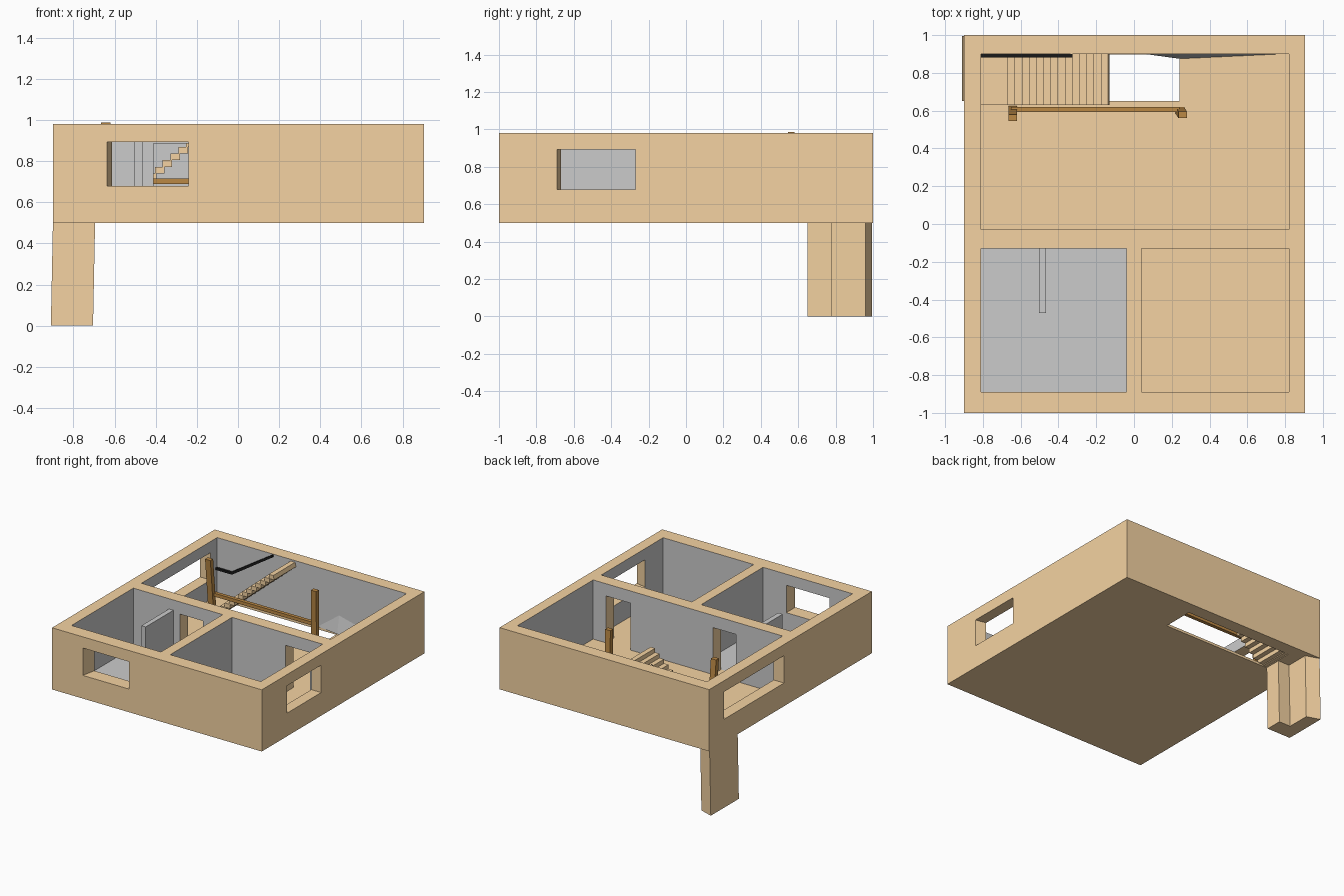
import bpy, bmesh

if "Cube" in bpy.data.objects:
    bpy.data.objects.remove(bpy.data.objects["Cube"])


def mat(name, rgb):
    m = bpy.data.materials.new(name)
    m.diffuse_color = (*rgb, 1)
    m.use_nodes = True
    m.node_tree.nodes["Principled BSDF"].inputs["Base Color"].default_value = m.diffuse_color
    return m


ORANGE = mat("orange_wood", (0.91, 0.65, 0.36))
BROWN = mat("dark_wood", (0.50, 0.25, 0.06))
BLACK = mat("black", (0.01, 0.01, 0.01))
GREY = mat("plaster", (0.8, 0.8, 0.8))


def prism(name, pts, a, b, material=None, axis="z", shift=(0, 0)):
    """Extrude a 2D outline from a to b; shift offsets the far end."""
    def put(p, t):
        return (p[0], p[1], t) if axis == "z" else (p[0], t, p[1])
    bm = bmesh.new()
    lo = [bm.verts.new(put(p, a)) for p in pts]
    hi = [bm.verts.new(put((p[0] + shift[0], p[1] + shift[1]), b)) for p in pts]
    bm.faces.new(lo)
    bm.faces.new(hi)
    for i in range(len(pts)):
        j = (i + 1) % len(pts)
        bm.faces.new((lo[i], lo[j], hi[j], hi[i]))
    bmesh.ops.recalc_face_normals(bm, faces=bm.faces)
    me = bpy.data.meshes.new(name)
    bm.to_mesh(me)
    bm.free()
    ob = bpy.data.objects.new(name, me)
    bpy.context.collection.objects.link(ob)
    if material:
        me.materials.append(material)
    return ob


def rect(x0, x1, y0, y1):
    return [(x0, y0), (x1, y0), (x1, y1), (x0, y1)]


# House storey: solid block with rooms, windows, doors and stairwell cut out
FLOOR = 0.52
house = prism("house_walls", rect(-0.9, 0.905, -1, 1), 0.5, 0.98)
cuts = [
    (rect(-0.81, 0.82, -0.03, 0.9), FLOOR, 1.2),                # back room
    (rect(-0.81, -0.04, -0.89, -0.13), FLOOR, 1.2),             # left room
    (rect(0.04, 0.82, -0.89, -0.13), FLOOR, 1.2),               # right room
    ([(-0.64, -1.02), (-0.24, -1.02), (-0.24, -0.85), (-0.605, -0.85)], 0.68, 0.893),
    ([(0.925, -0.693), (0.925, -0.27), (0.78, -0.27), (0.78, -0.66)], 0.68, 0.893),
    (rect(-0.95, -0.78, 0.08, 0.82), 0.68, 0.893),              # left window
    (rect(-0.41, -0.21, -0.16, 0.0), FLOOR, 0.885),             # left door
    (rect(0.50, 0.71, -0.16, 0.0), FLOOR, 0.885),               # right door
    (rect(-0.69, 0.24, 0.65, 0.897), 0.4, 0.6),                 # stairwell
]
bpy.context.view_layer.objects.active = house
for pts, z0, z1 in cuts:
    cutter = prism("cutter", pts, z0, z1)
    cutter.hide_render = True
    mod = house.modifiers.new("cut", "BOOLEAN")
    mod.operation = "DIFFERENCE"
    mod.solver = "EXACT"
    mod.object = cutter
    bpy.ops.object.modifier_apply(modifier=mod.name)
    bpy.data.objects.remove(cutter)

# Plastered room walls and left room floor are grey
house.data.materials.clear()
house.data.materials.append(ORANGE)
house.data.materials.append(GREY)


def near(v, planes):
    return any(abs(v - p) < 0.001 for p in planes)


for f in house.data.polygons:
    n, c = f.normal, f.center
    wall = (abs(n.x) > 0.99 and near(c.x, (-0.81, 0.82, -0.04, 0.04))) or \
           (abs(n.y) > 0.99 and near(c.y, (0.9, -0.03, -0.13, -0.89)))
    left_floor = n.z > 0.9 and near(c.z, (FLOOR,)) and c.x < -0.04 and c.y < -0.13
    f.material_index = 1 if wall or left_floor else 0

# L-shaped corner column, leaning slightly
prism("corner_column",
      [(-0.91, 0.65), (-0.705, 0.65), (-0.705, 0.78), (-0.805, 0.78),
       (-0.805, 0.96), (-0.91, 0.995)],
      0, 0.501, ORANGE, shift=(0.01, 0.0))

# Open zigzag staircase and its landing
steps, run, rise = 14, 0.038, 0.0325
top = []
for i in range(steps):
    z = 0.545 + rise * i
    top += [(-0.67 + run * i, z), (-0.67 + run * (i + 1), z)]
under = [(x + 0.008, z - 0.033) for x, z in reversed(top)]
prism("staircase", top + under, 0.63, 0.899, ORANGE, axis="y")
prism("landing", rect(-0.81, -0.66, 0.63, 0.9), 0.505, 0.53, ORANGE)

# Wall handrail following the stairs
prism("wall_handrail",
      [(-0.81, 0.735), (-0.67, 0.735), (-0.325, 0.96), (-0.325, 0.98),
       (-0.68, 0.752), (-0.81, 0.752)], 0.882, 0.899, BLACK, axis="y")

# Balustrade: leaning posts and a cross rail
prism("left_post", rect(-0.665, -0.62, 0.59, 0.625), FLOOR, 0.987, BROWN,
      shift=(0.0, -0.045))
prism("right_post", rect(0.22, 0.265, 0.585, 0.62), FLOOR, 0.98, BROWN,
      shift=(0.015, -0.025))
prism("cross_rail", rect(-0.65, 0.24, 0.592, 0.62), 0.69, 0.716, BROWN)

# Open door leaf in the left room
prism("door_leaf", rect(-0.503, -0.465, -0.47, -0.13), FLOOR, 0.9)

# Shallow plaster wedge at the foot of the back wall
bm = bmesh.new()
bmesh.ops.convex_hull(bm, input=[bm.verts.new(p) for p in (
    (0.05, 0.901, FLOOR), (0.80, 0.901, FLOOR),
    (0.24, 0.875, FLOOR), (0.24, 0.901, 0.66))])
me = bpy.data.meshes.new("wall_wedge")
bm.to_mesh(me)
bm.free()
bpy.context.collection.objects.link(bpy.data.objects.new("wall_wedge", me))
